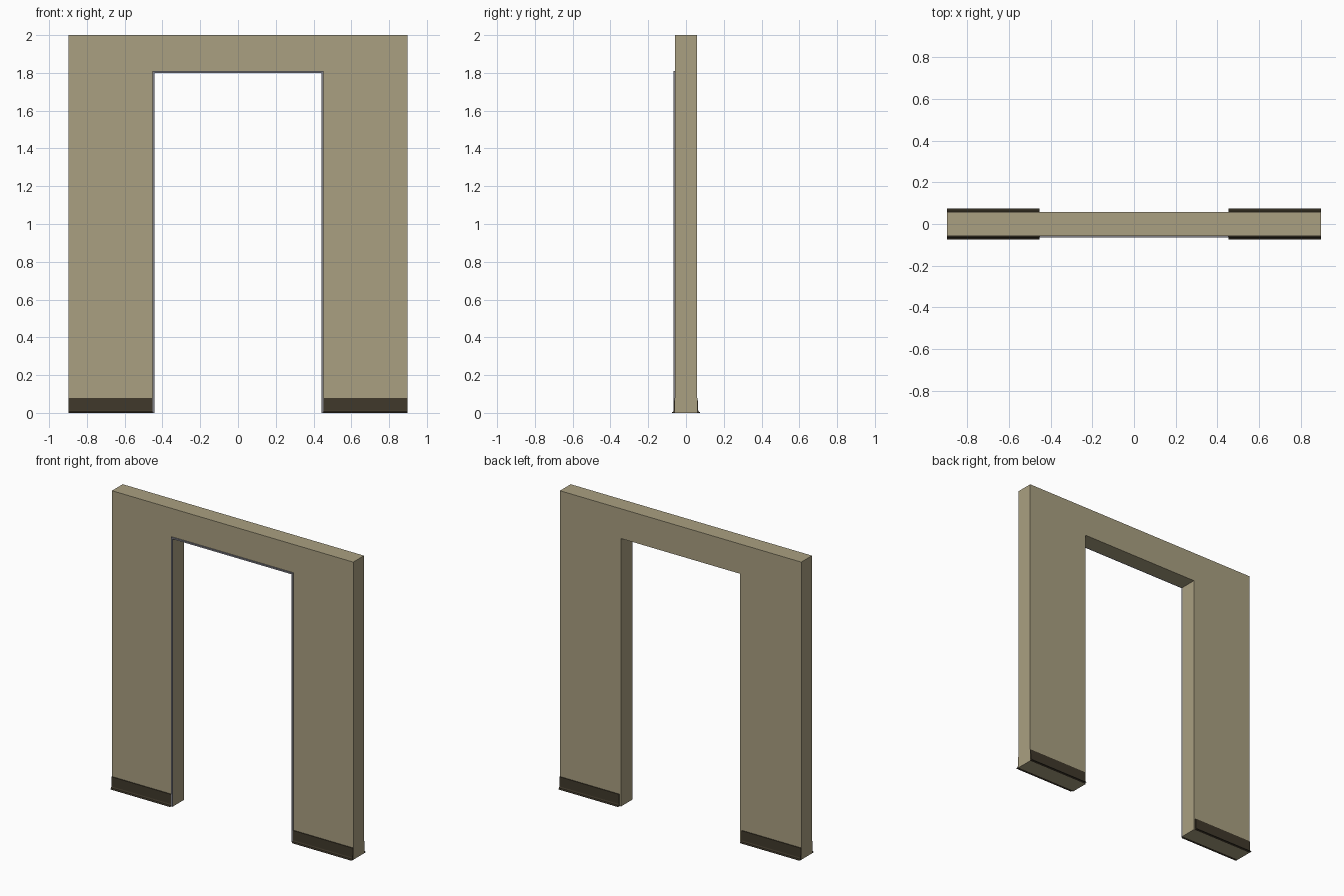
import bpy, bmesh

if "Cube" in bpy.data.objects:
    bpy.data.objects.remove(bpy.data.objects["Cube"])

W, H, T = 0.897, 2.0, 0.057      # half width, height, half thickness
OX, OZ = 0.443, 1.80             # opening half width and height
TRIM = 0.01


def material(name, rgb):
    m = bpy.data.materials.new(name)
    m.diffuse_color = (*rgb, 1)
    m.use_nodes = True
    m.node_tree.nodes["Principled BSDF"].inputs["Base Color"].default_value = m.diffuse_color
    return m


wall_mat = material("wall_tan", (0.40, 0.35, 0.22))
base_mat = material("baseboard_brown", (0.050, 0.040, 0.024))
trim_mat = material("trim_grey", (0.22, 0.22, 0.25))


def extrude(name, pts, vec, mat):
    """Extrude a flat outline along vec into a closed solid."""
    bm = bmesh.new()
    face = bm.faces.new([bm.verts.new(p) for p in pts])
    geo = bmesh.ops.extrude_face_region(bm, geom=[face])["geom"]
    bmesh.ops.translate(bm, vec=vec, verts=[g for g in geo if isinstance(g, bmesh.types.BMVert)])
    bmesh.ops.recalc_face_normals(bm, faces=bm.faces)
    me = bpy.data.meshes.new(name)
    bm.to_mesh(me)
    bm.free()
    me.materials.append(mat)
    ob = bpy.data.objects.new(name, me)
    bpy.context.collection.objects.link(ob)
    return ob


def arch(outer_x, outer_z, y):
    """Door-shaped outline around the opening."""
    return [(x, y, z) for x, z in (
        (-outer_x, 0), (-outer_x, outer_z), (outer_x, outer_z), (outer_x, 0),
        (OX, 0), (OX, OZ), (-OX, OZ), (-OX, 0))]


# Wall with doorway
extrude("wall", arch(W, H, -T), (0, 2 * T, 0), wall_mat)

# Thin trim around the front of the opening
extrude("door_trim", arch(OX + TRIM, OZ + TRIM, -T - 0.008), (0, 0.008, 0), trim_mat)

# Coved baseboards on both faces of both legs
profile = [(0, 0), (0.018, 0), (0.018, 0.003), (0.010, 0.007), (0.006, 0.016), (0.005, 0.08), (0, 0.08)]
inner = OX + TRIM
for side, sx in (("left", -1), ("right", 1)):
    for facing, sy in (("front", -1), ("back", 1)):
        extrude(f"baseboard_{facing}_{side}",
                [(sx * inner, sy * (T + d), z) for d, z in profile],
                (sx * (W - inner), 0, 0), base_mat)
